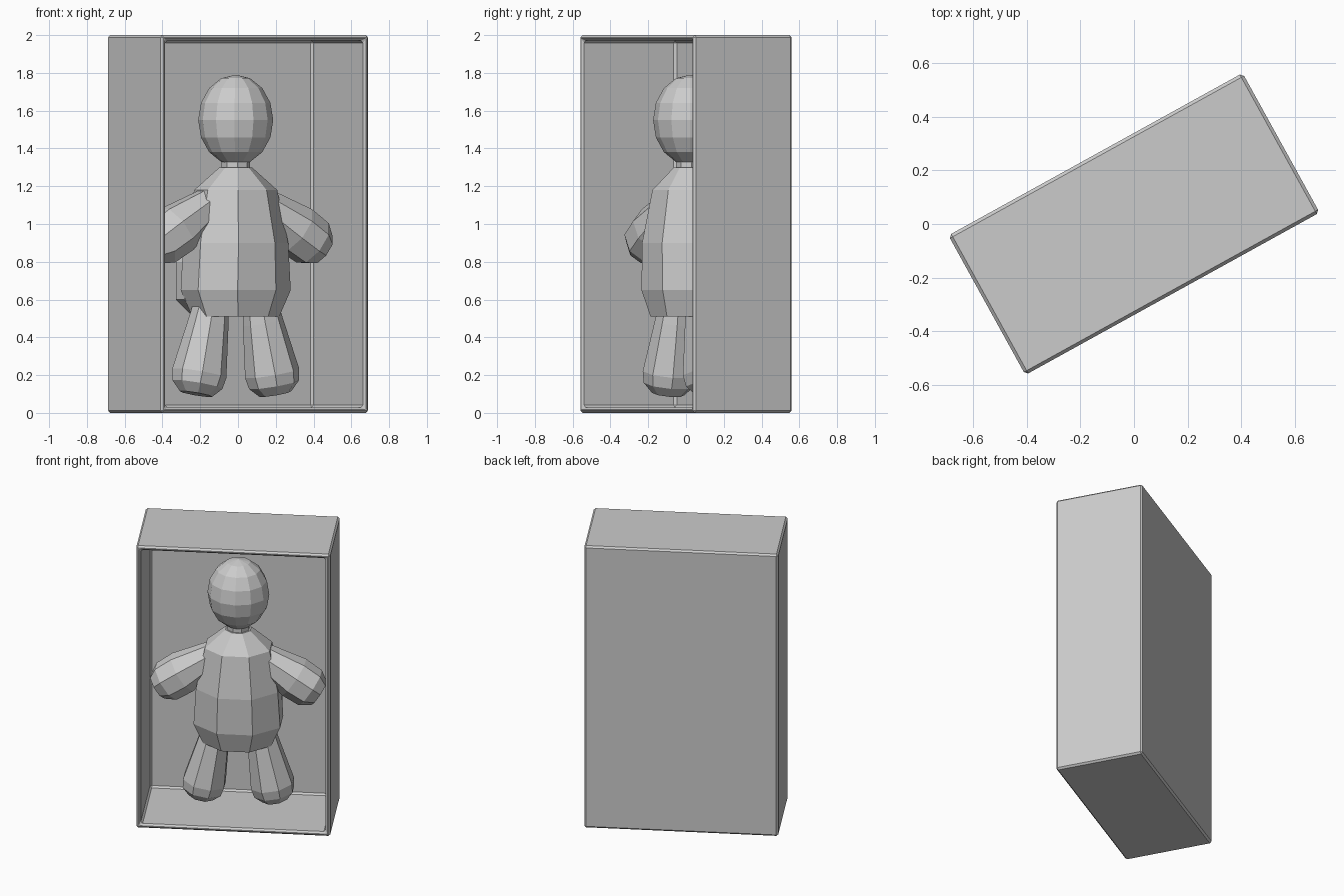
import bpy, bmesh, math
from mathutils import Matrix, Vector

if "Cube" in bpy.data.objects:
    bpy.data.objects.remove(bpy.data.objects["Cube"])

TURN = Matrix.Rotation(math.radians(28.9), 4, 'Z')
W, D, H = 1.255, 0.595, 2.0
CY = 0.025  # depth position of the figure inside the box


def finish(name, bm):
    bmesh.ops.recalc_face_normals(bm, faces=bm.faces)
    bm.transform(TURN)
    me = bpy.data.meshes.new(name)
    bm.to_mesh(me)
    bm.free()
    ob = bpy.data.objects.new(name, me)
    bpy.context.collection.objects.link(ob)
    return ob


def loft(name, rings, sides=8):
    """Capped tube; each ring is (centre, radius along x-side, radius along depth)."""
    bm = bmesh.new()
    axis = (Vector(rings[-1][0]) - Vector(rings[0][0])).normalized()
    depth = Vector((0, 1, 0))
    side = depth.cross(axis).normalized()
    k = 1 / math.cos(math.pi / sides)
    loops = []
    for c, rx, ry in rings:
        loop = []
        for i in range(sides):
            a = (i + 0.5) * 2 * math.pi / sides
            p = Vector(c) + side * (rx * k * math.cos(a)) + depth * (ry * k * math.sin(a))
            loop.append(bm.verts.new(p))
        loops.append(loop)
    for lo, hi in zip(loops, loops[1:]):
        for i in range(sides):
            j = (i + 1) % sides
            bm.faces.new((lo[i], lo[j], hi[j], hi[i]))
    bm.faces.new(loops[0])
    bm.faces.new(loops[-1])
    return finish(name, bm)


# open-fronted display box
bm = bmesh.new()
bmesh.ops.create_cube(bm, size=1, matrix=Matrix.Translation((0, 0, H / 2)) @ Matrix.Diagonal((W, D, H, 1)))
front = min(bm.faces, key=lambda f: f.calc_center_median().y)
bmesh.ops.inset_region(bm, faces=[front], thickness=0.042)
back = bmesh.ops.extrude_face_region(bm, geom=[front])
bmesh.ops.delete(bm, geom=[front], context='FACES_ONLY')
bmesh.ops.translate(bm, vec=(0, D - 0.03, 0), verts=[v for v in back['geom'] if isinstance(v, bmesh.types.BMVert)])
box = finish("display_box", bm)
bev = box.modifiers.new("edge_bevel", 'BEVEL')
bev.width = 0.012
bev.segments = 1

# head
bm = bmesh.new()
bmesh.ops.create_uvsphere(bm, u_segments=12, v_segments=8, radius=1,
                          matrix=Matrix.Translation((0, CY, 1.55)) @ Matrix.Diagonal((0.2, 0.195, 0.24, 1)))
finish("head", bm)

# neck and torso
loft("neck", [((0, CY, 1.25), 0.07, 0.07), ((0, CY, 1.36), 0.07, 0.07)])
loft("torso", [((0, CY, z), rx, ry) for z, rx, ry in
               [(0.51, 0.22, 0.19), (0.65, 0.28, 0.23), (0.9, 0.265, 0.23),
                (1.18, 0.21, 0.18), (1.3, 0.08, 0.08)]])

# padded rear of the figure against the back wall
loft("rear_pad", [((0, 0.155, z), rx, ry) for z, rx, ry in
                  [(0.52, 0.18, 0.09), (0.6, 0.265, 0.112), (0.8, 0.265, 0.112), (0.9, 0.2, 0.1)]])

# arms and legs, mirrored
for tag, s in (("left", -1), ("right", 1)):
    loft(tag + "_arm", [((s * x, CY, z), r, r) for x, z, r in
                        [(0.15, 1.11, 0.085), (0.36, 0.97, 0.13), (0.465, 0.9, 0.125), (0.52, 0.863, 0.085)]])
    loft(tag + "_leg", [((s * x, CY, z), r, r) for x, z, r in
                        [(0.14, 0.62, 0.08), (0.165, 0.48, 0.1), (0.22, 0.21, 0.135), (0.232, 0.15, 0.125),
                         (0.24, 0.1, 0.08)]])
